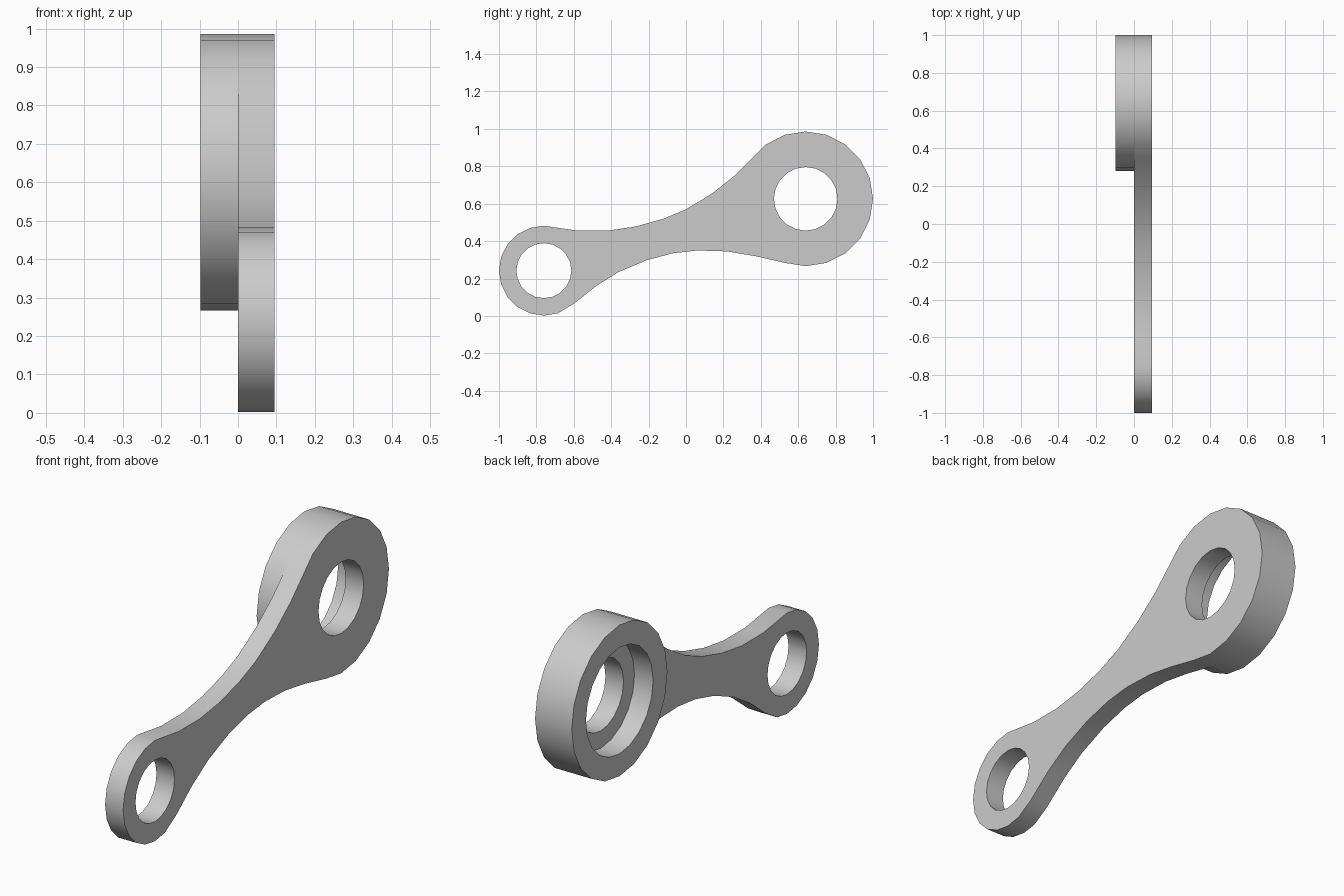
import bpy, bmesh
from math import cos, sin, radians

if "Cube" in bpy.data.objects:
    bpy.data.objects.remove(bpy.data.objects["Cube"])

grey = bpy.data.materials.new("plain grey")
grey.use_nodes = True
colour = (0.6, 0.6, 0.6, 1)
grey.diffuse_color = colour
grey.node_tree.nodes["Principled BSDF"].inputs["Base Color"].default_value = colour

BIG, SMALL = (0.64, 0.626), (-0.76, 0.242)
BIG_R, SMALL_R = 0.36, 0.24
STEP = 18


def arc(centre, radius, start, end):
    """Points in the side plane (y, z), end included."""
    return [(centre[0] + radius * cos(radians(a)), centre[1] + radius * sin(radians(a)))
            for a in range(start, end + 1, STEP)]


def circle(centre, radius):
    return arc(centre, radius, 0, 360 - STEP)


def slab(name, loops, x0, x1):
    """Solid between x0 and x1; the first loop is the rim, the others are holes."""
    bm = bmesh.new()
    rims = {x0: [], x1: []}
    for loop in loops:
        a, b = ([bm.verts.new((x, y, z)) for y, z in loop] for x in (x0, x1))
        for i in range(len(loop)):
            j = (i + 1) % len(loop)
            wall = bm.faces.new((a[i], a[j], b[j], b[i]))
            rims[x0].append(bm.edges.get((a[i], a[j])))
            rims[x1].append(bm.edges.get((b[i], b[j])))
    for edges in rims.values():
        bmesh.ops.triangle_fill(bm, edges=edges, use_beauty=True)
    bmesh.ops.recalc_face_normals(bm, faces=bm.faces)
    mesh = bpy.data.meshes.new(name)
    bm.to_mesh(mesh)
    bm.free()
    mesh.materials.append(grey)
    obj = bpy.data.objects.new(name, mesh)
    bpy.context.collection.objects.link(obj)
    bpy.ops.object.select_all(action="DESELECT")
    obj.select_set(True)
    bpy.context.view_layer.objects.active = obj
    bpy.ops.object.shade_smooth_by_angle(angle=radians(35))
    return obj


# Arm outline: large end, waisted upper edge, small end, waisted lower edge
upper_edge = [(0.26, 0.75), (0.14, 0.655), (0, 0.57), (-0.12, 0.52),
              (-0.27, 0.478), (-0.42, 0.456), (-0.58, 0.456)]
lower_edge = [(-0.6, 0.065), (-0.48, 0.16), (-0.36, 0.235), (-0.21, 0.298),
              (-0.07, 0.335), (0.06, 0.35), (0.22, 0.345), (0.37, 0.32)]
outline = (arc(BIG, BIG_R, -108, 144) + upper_edge
           + arc(SMALL, SMALL_R, 90, 288) + lower_edge)
slab("link_arm", [outline, circle(BIG, 0.17), circle(SMALL, 0.147)], 0, 0.095)

# Raised bearing collar around the large hole
slab("bearing_collar", [circle(BIG, BIG_R), circle(BIG, 0.253)], -0.098, 0)
